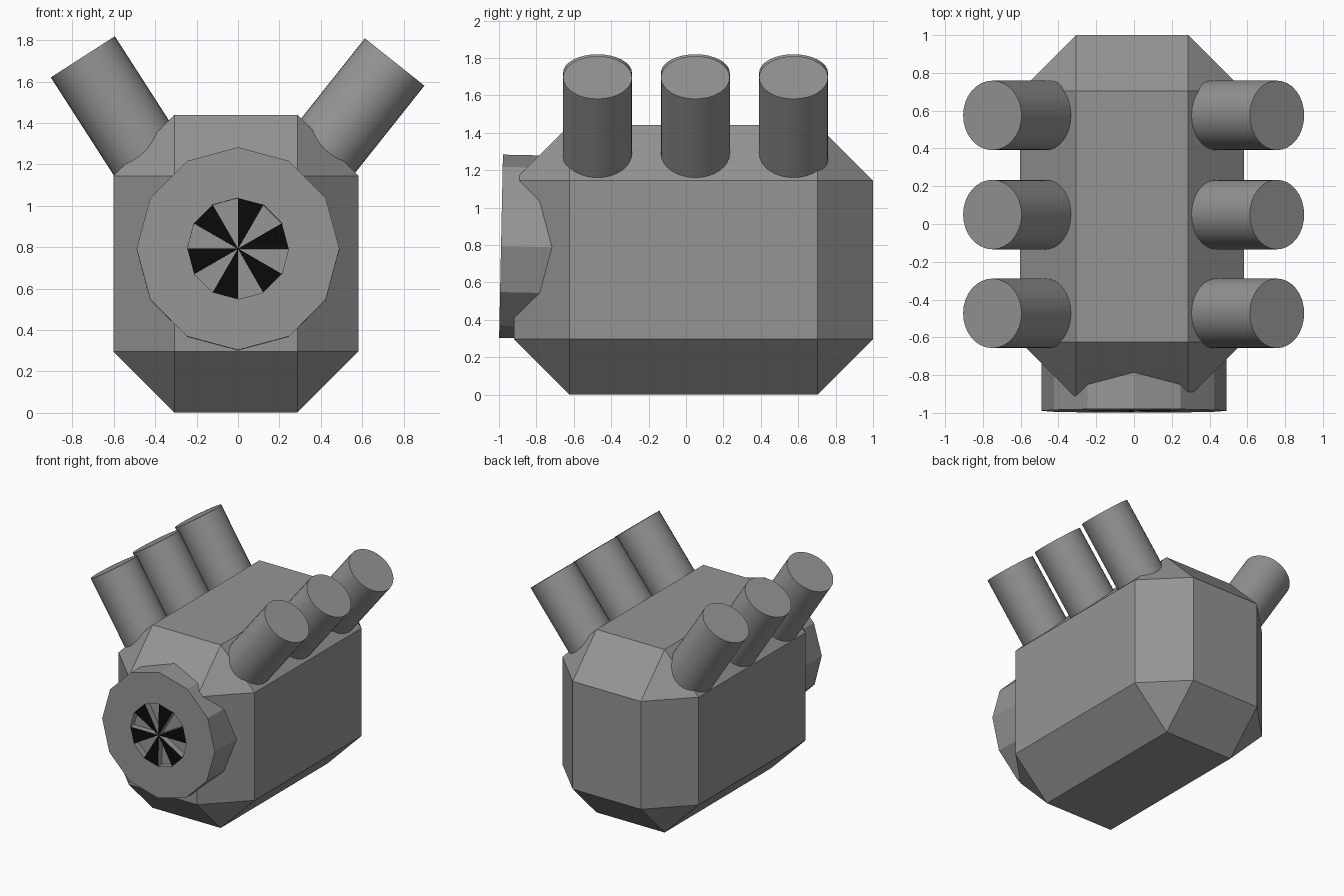
import bpy, bmesh, math
from mathutils import Vector, Matrix

if "Cube" in bpy.data.objects:
    bpy.data.objects.remove(bpy.data.objects["Cube"])


def material(name, v):
    m = bpy.data.materials.new(name)
    m.diffuse_color = (v, v, v, 1)
    m.use_nodes = True
    m.node_tree.nodes["Principled BSDF"].inputs["Base Color"].default_value = m.diffuse_color
    return m


GREY, BLACK = material("dark_grey", 0.3), material("black", 0.003)


def make_object(name, bm, mats=(GREY,), smooth=False):
    bmesh.ops.recalc_face_normals(bm, faces=bm.faces)
    mesh = bpy.data.meshes.new(name)
    bm.to_mesh(mesh)
    bm.free()
    for m in mats:
        mesh.materials.append(m)
    obj = bpy.data.objects.new(name, mesh)
    bpy.context.collection.objects.link(obj)
    if smooth:
        bpy.ops.object.select_all(action='DESELECT')
        obj.select_set(True)
        bpy.context.view_layer.objects.active = obj
        bpy.ops.object.shade_smooth_by_angle(angle=math.radians(30))
    return obj


# Engine block: box with every edge chamfered
bm = bmesh.new()
bmesh.ops.create_cube(bm, size=1)
bmesh.ops.scale(bm, vec=(1.185, 1.92, 1.44), verts=bm.verts)
bmesh.ops.translate(bm, vec=(-0.01, 0.04, 0.72), verts=bm.verts)
bmesh.ops.bevel(bm, geom=list(bm.edges), offset=0.296, segments=1,
                profile=0.5, affect='EDGES')
make_object("engine_block", bm)


# Exhaust pipes: three leaning out on each side
def pipe(name, end, direction, length=0.8, radius=0.184):
    d = Vector(direction).normalized()
    bm = bmesh.new()
    bmesh.ops.create_cone(bm, cap_ends=True, segments=32, radius1=radius,
                          radius2=radius, depth=length)
    rot = Matrix.Rotation(math.atan2(d.x, d.z), 4, 'Y')
    bm.transform(Matrix.Translation(Vector(end) - d * length / 2) @ rot)
    make_object(name, bm, smooth=True)


for i, y in enumerate((-0.473, 0.05, 0.575)):
    pipe(f"left_pipe_{i + 1}", (-0.75, y, 1.72), (-0.54, 0, 0.84))
    pipe(f"right_pipe_{i + 1}", (0.757, y, 1.695), (0.62, 0, 0.78))

# Front intake: twelve-sided drum, black blades with recessed grey gaps between
N, R_OUT, R_IN, DEPTH, RECESS = 12, 0.49, 0.245, 0.45, 0.05
bm = bmesh.new()


def ring(r, y):
    return [bm.verts.new((r * math.cos(2 * math.pi * k / N), y,
                          r * math.sin(2 * math.pi * k / N))) for k in range(N)]


back, outer, inner = ring(R_OUT, DEPTH), ring(R_OUT, 0), ring(R_IN, 0)
hub = bm.verts.new((0, 0, 0))
bm.faces.new(back)
gaps = []
for k in range(N):
    n = (k + 1) % N
    bm.faces.new((back[k], back[n], outer[n], outer[k]))
    bm.faces.new((outer[k], outer[n], inner[n], inner[k]))
    wedge = bm.faces.new((inner[k], inner[n], hub))
    if k % 2:
        gaps.append(wedge)
    else:
        wedge.material_index = 1
bmesh.ops.recalc_face_normals(bm, faces=bm.faces)
for f in bmesh.ops.extrude_discrete_faces(bm, faces=gaps)["faces"]:
    bmesh.ops.translate(bm, vec=(0, RECESS, 0), verts=f.verts)
intake = make_object("front_intake", bm, (GREY, BLACK))
intake.location = (0, -0.989, 0.793)
intake.rotation_euler = (math.radians(-1.2), 0, 0)
